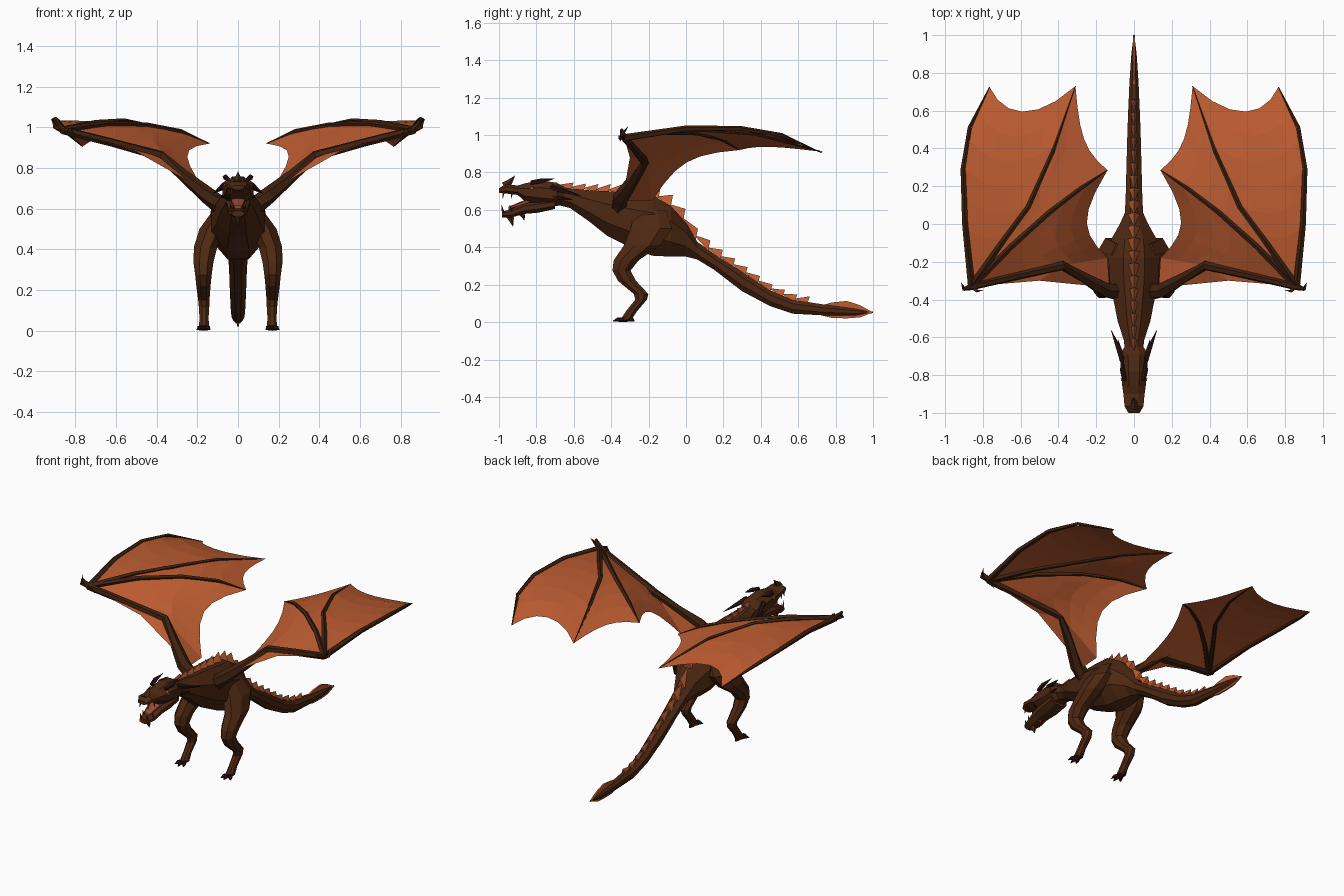
import bpy, bmesh, math
from mathutils import Vector as V

if "Cube" in bpy.data.objects:
    bpy.data.objects.remove(bpy.data.objects["Cube"])


def mat(name, r, g, b):
    m = bpy.data.materials.new(name)
    m.diffuse_color = (r, g, b, 1)
    m.use_nodes = True
    m.node_tree.nodes["Principled BSDF"].inputs["Base Color"].default_value = m.diffuse_color
    return m


HIDE = mat("brown hide", 0.075, 0.021, 0.006)
BELLY = mat("belly brown", 0.095, 0.03, 0.011)
BONE = mat("dark wing bone", 0.048, 0.015, 0.005)
SKIN = mat("orange membrane", 0.50, 0.105, 0.03)
HORN = mat("dark maroon horn", 0.025, 0.006, 0.006)
MOUTH = mat("mouth red", 0.32, 0.07, 0.035)


def finish(name, bm, m, mirror=False, extra=None):
    bmesh.ops.recalc_face_normals(bm, faces=bm.faces)
    me = bpy.data.meshes.new(name)
    bm.to_mesh(me)
    bm.free()
    ob = bpy.data.objects.new(name, me)
    bpy.context.collection.objects.link(ob)
    me.materials.append(m)
    if extra:
        me.materials.append(extra)
    if mirror:
        ob.modifiers.new("mirror", 'MIRROR').use_mirror_merge = False
    return ob


def skin_rings(bm, rings):
    # join successive rings of points and cap both ends
    vs = [[bm.verts.new(p) for p in r] for r in rings]
    n = len(vs[0])
    for a, b in zip(vs, vs[1:]):
        for i in range(n):
            j = (i + 1) % n
            bm.faces.new((a[i], a[j], b[j], b[i]))
    bm.faces.new(vs[0])
    bm.faces.new(vs[-1])


def ring(c, u, v, n):
    k = [2 * math.pi * (i + 0.5) / n for i in range(n)]
    return [V(c) + V(u) * math.cos(a) + V(v) * math.sin(a) for a in k]


def upright(bm, stations, n=8):
    # stations along y: (y, bottom, top, half width)
    s = 1 / math.cos(math.pi / n)
    skin_rings(bm, [ring((0, y, (b + t) / 2), (w * s, 0, 0), (0, 0, (t - b) / 2 * s), n)
                    for y, b, t, w in stations])


def tube(bm, pts, radii, n=6):
    pts = [V(p) for p in pts]
    rings = []
    for i, (p, r) in enumerate(zip(pts, radii)):
        d = (pts[min(i + 1, len(pts) - 1)] - pts[max(i - 1, 0)]).normalized()
        u = d.cross(V((0.3, 0.2, 1))).normalized()
        rings.append(ring(p, u * r, d.cross(u) * r, n))
    skin_rings(bm, rings)


def along(pts, t):
    # point at fraction t of a polyline, by length
    pts = [V(p) for p in pts]
    seg = [(b - a).length for a, b in zip(pts, pts[1:])]
    d = t * sum(seg)
    for a, b, l in zip(pts, pts[1:], seg):
        if d <= l + 1e-6:
            return a.lerp(b, min(d / l, 1))
        d -= l
    return pts[-1]


# body, neck and tail in one tapering loft
BODY = [(-0.70, .63, .73, .05), (-0.62, .61, .715, .052), (-0.52, .54, .705, .085),
        (-0.42, .46, .70, .105), (-0.30, .40, .69, .13), (-0.18, .355, .68, .135),
        (-0.08, .35, .62, .12), (0.0, .35, .53, .075), (0.06, .335, .43, .048),
        (0.15, .28, .365, .044), (0.30, .165, .27, .04), (0.45, .085, .17, .036),
        (0.57, .045, .12, .032), (0.75, .035, .092, .024), (0.90, .035, .072, .014),
        (1.0, .048, .056, .002)]
bm = bmesh.new()
upright(bm, BODY)
body = finish("body_and_tail", bm, HIDE, extra=BELLY)
for p in body.data.polygons:
    if p.normal.z < -0.8 and -0.6 < p.center.y < 0.05:
        p.material_index = 1


def back_height(y):
    for a, b in zip(BODY, BODY[1:]):
        if a[0] <= y <= b[0]:
            return a[2] + (b[2] - a[2]) * (y - a[0]) / (b[0] - a[0])
    return BODY[-1][2]


# row of swept-back spikes
bm = bmesh.new()
count = 20
step = 1.33 / count
for i in range(count):
    y = -0.68 + i * step
    mid = math.exp(-((y + 0.15) / 0.3) ** 2)
    w, h = 0.014 + 0.022 * mid, 0.03 + 0.03 * mid
    y2 = y + step
    z2 = back_height(y2)
    a = bm.verts.new((0, y - 0.01, back_height(y - 0.01) + 0.005))
    l, r = (bm.verts.new((s * w, y2, z2 - 0.005)) for s in (-1, 1))
    tip = bm.verts.new((0, y2 + 0.012, z2 + h))
    for f in ((a, l, tip), (a, tip, r), (l, r, tip), (a, r, l)):
        bm.faces.new(f)
finish("back_spikes", bm, SKIN)

# upright leaf fin at the tail tip
bm = bmesh.new()
leaf = [(.71, .085), (.78, .105), (.86, .113), (.93, .09), (1.0, .052),
        (.93, .025), (.86, .02), (.78, .022), (.71, .04)]
skin_rings(bm, [[(x, y, z) for y, z in leaf] for x in (-.005, .005)])
finish("tail_fin", bm, SKIN)

# skull with upper jaw, and lower jaw
bm = bmesh.new()
upright(bm, [(-.65, .635, .72, .05), (-.69, .62, .745, .075), (-.78, .625, .758, .07),
             (-.86, .645, .742, .062), (-.90, .68, .73, .056), (-.965, .688, .738, .05),
             (-1.0, .692, .715, .03)])
finish("skull", bm, HIDE)
bm = bmesh.new()
upright(bm, [(-.70, .605, .66, .06), (-.79, .585, .65, .06), (-.87, .578, .635, .052),
             (-.93, .56, .605, .046), (-.985, .56, .59, .03)])
finish("lower_jaw", bm, HIDE)
bm = bmesh.new()
upright(bm, [(-.84, .635, .66, .035), (-.89, .62, .64, .03), (-.95, .60, .615, .018)], 6)
finish("tongue", bm, MOUTH)

# nose horn and chin spikes
bm = bmesh.new()
tube(bm, [(0, -.97, .725), (0, -.945, .745), (0, -.915, .782)], [.025, .018, .001], 5)
tube(bm, [(0, -.95, .58), (0, -.935, .55), (0, -.925, .512)], [.024, .016, .001], 5)
tube(bm, [(0, -.89, .59), (0, -.87, .565), (0, -.865, .545)], [.018, .012, .001], 5)
finish("nose_and_chin_spikes", bm, HIDE)

# swept horns, cheek spikes, teeth and eyes
bm = bmesh.new()
tube(bm, [(.06, -.72, .72), (.085, -.65, .70), (.122, -.56, .675)], [.018, .013, .001], 5)
tube(bm, [(.06, -.72, .67), (.075, -.66, .66), (.085, -.61, .655)], [.014, .009, .001], 5)
tube(bm, [(.05, -.83, .745), (.062, -.77, .755), (.058, -.70, .768)], [.012, .014, .001], 5)
finish("horns", bm, HORN, True)
bm = bmesh.new()
for y, x in ((-.975, .03), (-.93, .042)):
    tube(bm, [(x, y, .70), (x, y - .005, .66)], [.009, .001], 4)
    tube(bm, [(x - .006, y, .58), (x - .006, y - .012, .625)], [.009, .001], 4)
finish("teeth", bm, HIDE, True)
bm = bmesh.new()
tube(bm, [(.05, -.82, .715), (.069, -.825, .715)], [.013, .008], 6)
finish("eyes", bm, SKIN, True)

# legs: stations are (x, y, z, x radius, y radius)
LEG = [(.08, -.19, .60, .04, .09), (.125, -.185, .50, .07, .12), (.16, -.235, .41, .062, .105),
       (.17, -.32, .33, .052, .072), (.17, -.345, .275, .044, .052), (.17, -.315, .22, .038, .052),
       (.168, -.24, .15, .03, .042), (.167, -.24, .12, .028, .034), (.167, -.29, .06, .024, .032),
       (.167, -.32, .015, .028, .032)]
bm = bmesh.new()
skin_rings(bm, [ring((x, y, z), (rx, 0, 0), (0, ry, 0), 8) for x, y, z, rx, ry in LEG])
finish("legs", bm, HIDE, True)
bm = bmesh.new()
for dx, dy in ((-.03, -.06), (0, -.075), (.035, -.055), (0, .04)):
    base = V((.167, -.315, .014))
    tube(bm, [base, base + V((dx * .7, dy * .7, 0)), base + V((dx, dy, -.009))],
         [.0145, .012, .002], 5)
finish("toes", bm, HORN, True)

# wings: arm, three fingers
WRIST = (.86, -.33, .985)
F1 = [WRIST, (.895, 0, 1.035), (.905, .29, 1.035), (.87, .51, 1.0), (.765, .725, .905)]
F2 = [WRIST, (.70, -.10, 1.02), (.56, .09, 1.03), (.43, .38, 1.005), (.31, .73, .91)]
F3 = [WRIST, (.65, -.12, 1.015), (.45, .06, 1.01), (.28, .19, .98), (.14, .285, .92)]
ELBOW = (.38, -.22, .86)
ARM = [WRIST, (.62, -.275, .92), ELBOW, (.14, -.18, .65)]

bm = bmesh.new()
tube(bm, [(.08, -.36, .61), (.15, -.35, .665), (.27, -.28, .765), ELBOW, (.62, -.275, .925),
          WRIST, (.90, -.345, 1.03)], [.045, .042, .03, .025, .021, .021, .008])
finish("wing_arms", bm, BONE, True)
bm = bmesh.new()
for f in (F1, F2, F3):
    tube(bm, f, [.02, .016, .014, .011, .002], 5)
tube(bm, [WRIST, (.90, -.345, 1.0), (.915, -.31, 1.045)], [.016, .012, .001], 4)
tube(bm, [WRIST, (.83, -.355, .99), (.80, -.35, .965)], [.016, .01, .001], 4)
finish("wing_fingers", bm, BONE, True)

# membranes: panels swept between neighbouring bones with a scalloped edge
bm = bmesh.new()
S, T = 6, 7
for a, b, dip in ((F1, F2, .13), (F2, F3, .07), (F3, ARM, .16)):
    grid = []
    for i in range(S + 1):
        s = i / S
        k = 1 - dip * 4 * s * (1 - s)
        grid.append([bm.verts.new(along(a, k * j / T).lerp(along(b, k * j / T), s))
                     for j in range(T + 1)])
    for i in range(S):
        for j in range(T):
            bm.faces.new((grid[i][j], grid[i + 1][j], grid[i + 1][j + 1], grid[i][j + 1]))
bmesh.ops.remove_doubles(bm, verts=bm.verts, dist=0.0005)
# web ahead of the elbow and web joining the upper arm to the flank
for tri in ((WRIST, ELBOW, (.50, -.30, .88)), (ELBOW, (.50, -.30, .88), (.20, -.33, .71)),
            (ELBOW, (.14, -.18, .65), (.13, -.34, .65))):
    bm.faces.new([bm.verts.new(p) for p in tri])
finish("wing_membranes", bm, SKIN, True)
